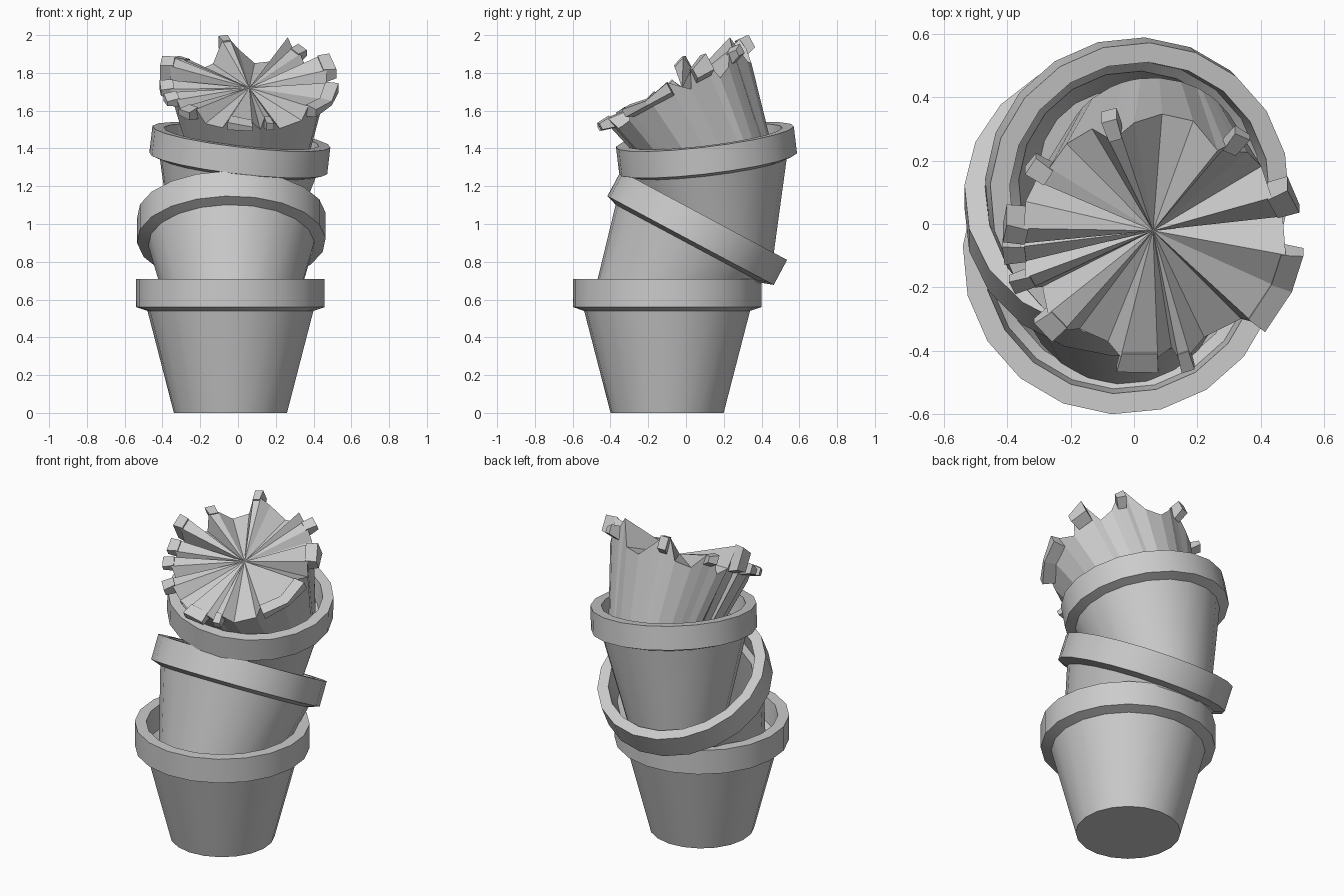
import bpy, bmesh
from math import sin, cos, radians
from mathutils import Vector, Matrix

if "Cube" in bpy.data.objects:
    bpy.data.objects.remove(bpy.data.objects["Cube"])

SIDES = 20
# pot cross-section (radius, height): outside, sloped underside of rim, lip, inside
PROFILE = [(0, 0), (.30, 0), (.44, .54), (.50, .56), (.50, .71), (.435, .71),
           (.42, .57), (.385, .54), (.26, .05), (0, .05)]


def polar(r, deg, h):
    return Vector((r * cos(radians(deg)), r * sin(radians(deg)), h))


def finish(bm, name, base, axis, smooth):
    bmesh.ops.remove_doubles(bm, verts=bm.verts, dist=1e-5)
    bmesh.ops.recalc_face_normals(bm, faces=bm.faces)
    rot = Vector((0, 0, 1)).rotation_difference(Vector(axis)).to_matrix().to_4x4()
    bmesh.ops.transform(bm, matrix=Matrix.Translation(base) @ rot, verts=bm.verts)
    mesh = bpy.data.meshes.new(name)
    bm.to_mesh(mesh)
    bm.free()
    ob = bpy.data.objects.new(name, mesh)
    bpy.context.collection.objects.link(ob)
    if smooth:
        bpy.ops.object.select_all(action='DESELECT')
        ob.select_set(True)
        bpy.context.view_layer.objects.active = ob
        bpy.ops.object.shade_smooth_by_angle(angle=radians(30))
    return ob


def make_pot(name, rim_center, axis, scale, turn=-93.5):
    axis = Vector(axis).normalized()
    bm = bmesh.new()
    rows = [[bm.verts.new(polar(r * scale, turn + i * 360 / SIDES, h * scale))
             for i in range(SIDES)] if r else [bm.verts.new((0, 0, h * scale))] * SIDES
            for r, h in PROFILE]
    for a, b in zip(rows, rows[1:]):
        for i in range(SIDES):
            j = (i + 1) % SIDES
            bm.faces.new(list(dict.fromkeys((a[i], a[j], b[j], b[i]))))
    base = Vector(rim_center) - axis * .71 * scale
    return finish(bm, name, base, axis, True)


# three whole pots, stacked at different tilts
make_pot("bottom_pot", (-.04, -.10, .71), (0, 0, 1), 1)
make_pot("second_pot", (-.035, .095, 1.045), (0, .47, .88), 1)
make_pot("third_pot", (.018, .10, 1.462), (.117, -.12, 1), .95)

# broken edge of the top pot: (angle, height, 1 = a rim chunk spans to next point)
EDGE = [(8, .49, 0), (14, .58, 1), (27, .62, 0), (33, .47, 0), (44, .50, 0),
        (50, .56, 1), (57, .58, 0), (61, .635, 0), (72, .48, 0), (86, .46, 0),
        (98, .54, 0), (104, .60, 1), (110, .60, 0), (118, .48, 0), (132, .47, 0),
        (141, .56, 1), (148, .58, 0), (155, .47, 0), (163, .52, 0),
        (166, .66, 1), (175, .64, 0), (177, .52, 0), (181, .58, 1), (190, .56, 0),
        (193, .50, 0), (197, .57, 1), (204, .55, 0), (211, .47, 0),
        (218, .56, 1), (228, .57, 0), (236, .50, 0), (250, .50, 0),
        (256, .57, 1), (272, .55, 0), (278, .50, 0), (281, .57, 1), (286, .56, 0),
        (293, .49, 0), (312, .50, 0), (318, .57, 1), (337, .55, 1), (355, .58, 0)]


def wall_radius(h):
    return .285 + .133 * min(h, .52) / .513


# broken pot: cone wall, base, jagged fan across the opening
bm = bmesh.new()
low = [bm.verts.new(polar(.285, a, 0)) for a, h, c in EDGE]
top = [bm.verts.new(polar(wall_radius(h), a, h)) for a, h, c in EDGE]
hub = bm.verts.new((0, .018, .52))
bm.faces.new(low)
n = len(EDGE)
for i in range(n):
    j = (i + 1) % n
    bm.faces.new((low[i], low[j], top[j], top[i]))
    bm.faces.new((top[i], top[j], hub))
    # leftover rim chunk standing proud of the wall
    if EDGE[i][2]:
        v = []
        for a, h, _ in (EDGE[i], EDGE[j]):
            v.append([bm.verts.new(polar(r, a, z)) for r, z in
                      ((.405, .505), (.475, .525), (.475, h), (.405, h + .005))])
        p, q = v
        bm.faces.new(p)
        bm.faces.new(q)
        for k in range(4):
            m = (k + 1) % 4
            bm.faces.new((p[k], p[m], q[m], q[k]))
finish(bm, "broken_top_pot", (.06, .21, 1.255), (0, -.475, .88), False)
